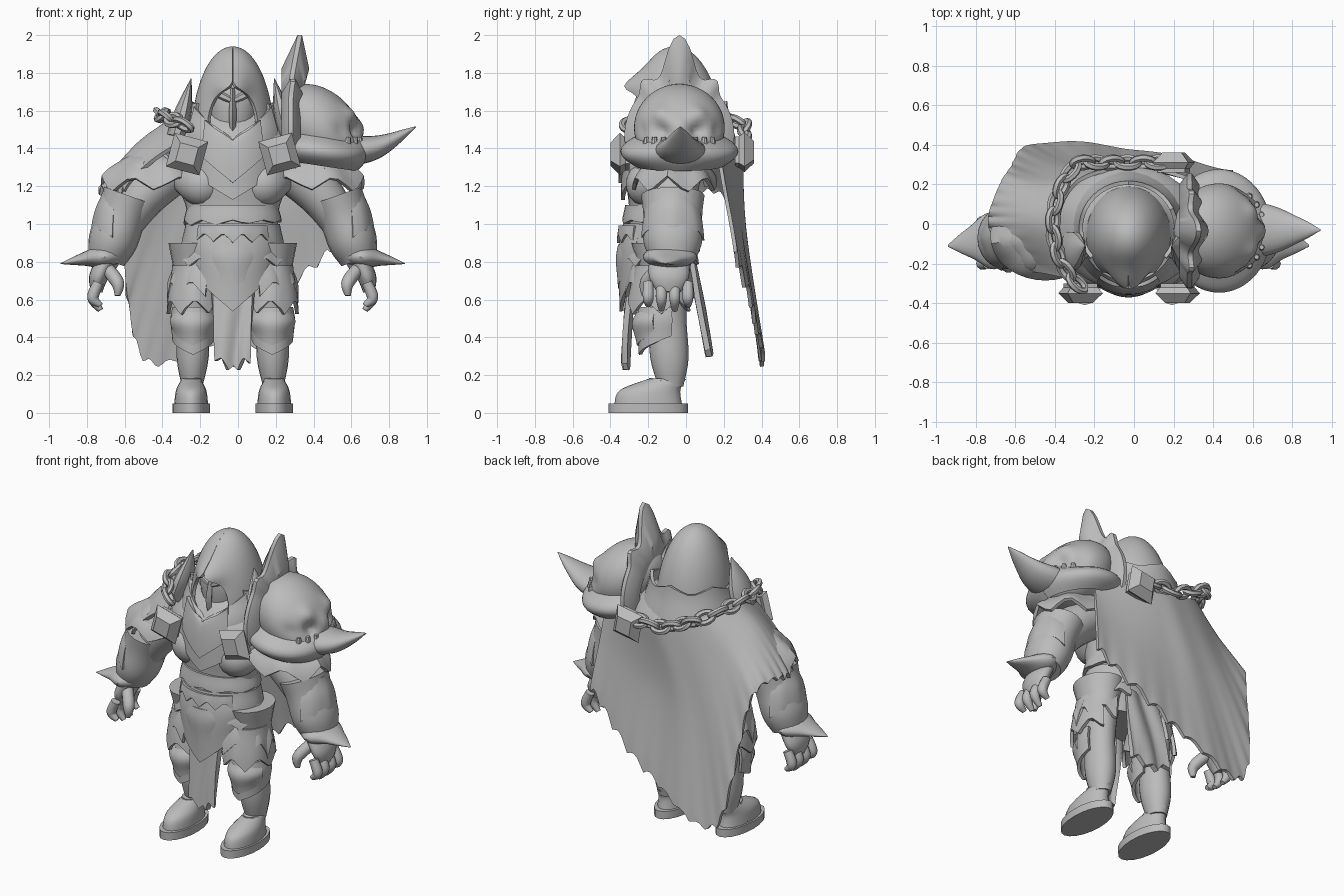
import bpy, bmesh, math
from math import sin, cos, pi, radians, exp
from mathutils import Vector, Matrix

BODY_CENTRE = -.028
SHOULDER = Vector((.43, -.035, 1.5))

old = bpy.data.objects.get("Cube")
if old:
    bpy.data.objects.remove(old, do_unlink=True)

grey = bpy.data.materials.new("stone_grey")
grey.use_nodes = True
grey.diffuse_color = (.5, .5, .5, 1)
grey.node_tree.nodes["Principled BSDF"].inputs["Base Color"].default_value = grey.diffuse_color


def path(points, t):
    """Smooth curve through tuples, t from 0 to 1."""
    last = len(points) - 1
    i = min(int(t * last), last - 1)
    s = t * last - i
    before, start, end, after = (Vector(points[max(0, min(last, i + k))]) for k in (-1, 0, 1, 2))
    bend_in, bend_out = (end - before) / 2, (after - start) / 2
    gap = end - start
    return start + s * (bend_in + s * (3 * gap - 2 * bend_in - bend_out + s * (bend_in + bend_out - 2 * gap)))


def value(numbers, t):
    return path([(number, 0) for number in numbers], t)[0]


def bump(x, width):
    return exp(-(x / width) ** 2)


def zigzag(u, count, depth):
    """Uneven teeth for torn edges."""
    return depth * abs(u * count % 1 * 2 - 1) * (.7 + .3 * sin(7 * int(u * count)))


def finish(name, bm, thick=0, mirror=False, origin=BODY_CENTRE, angle=40):
    bmesh.ops.recalc_face_normals(bm, faces=bm.faces)
    mesh = bpy.data.meshes.new(name)
    bm.to_mesh(mesh)
    bm.free()
    mesh.materials.append(grey)
    ob = bpy.data.objects.new(name, mesh)
    bpy.context.collection.objects.link(ob)
    ob.location.x = origin
    if thick:
        solid = ob.modifiers.new("thickness", 'SOLIDIFY')
        solid.thickness, solid.offset = thick, 0
    if mirror:
        ob.modifiers.new("mirror", 'MIRROR')
    bpy.ops.object.select_all(action='DESELECT')
    ob.select_set(True)
    bpy.context.view_layer.objects.active = ob
    bpy.ops.object.convert(target='MESH')
    bpy.ops.object.shade_smooth_by_angle(angle=radians(angle))


def skin(name, rows, closed=False, **options):
    """Surface over rows of points; closed rows are capped."""
    bm = bmesh.new()
    rows = [[bm.verts.new(p) for p in row] for row in rows]
    count = len(rows[0])
    for low, high in zip(rows, rows[1:]):
        for j in range(count if closed else count - 1):
            k = (j + 1) % count
            bm.faces.new((low[j], low[k], high[k], high[j]))
    if closed:
        bm.faces.new(rows[0])
        bm.faces.new(rows[-1])
    finish(name, bm, **options)


def loft(name, spine, radii, depth=1, sides=20, steps=16, flat=False, **options):
    """Elliptical tube along a spine; flat keeps every section level."""
    rows = []
    for i in range(steps + 1):
        t = i / steps
        along = path(spine, min(1, t + .02)) - path(spine, max(0, t - .02))
        along = Vector((0, 0, 1)) if flat else along.normalized()
        across = Vector((0, 1, 0)).cross(along).normalized()
        other = along.cross(across) * depth
        rows.append([path(spine, t) + value(radii, t) * (across * cos(a) + other * sin(a))
                     for a in (2 * pi * j / sides for j in range(sides))])
    skin(name, rows, closed=True, **options)


def sheet(name, surface, across=32, down=10, thick=.02, **options):
    skin(name, [[surface(i / across, j / down) for i in range(across + 1)] for j in range(down + 1)],
         thick=thick, **options)


def shell(name, top, bottom, radii, depth=.75, x=0, y=-.13, arc=180, turn=0, jags=0, ragged=.06, tip=0, dip=0,
          **options):
    """Curved plate round an upright axis; turn 0 faces the front, tip and dip lower the middle of each edge."""
    def surface(u, v):
        a = radians(turn + arc * (2 * u - 1))
        r = value(radii, v)
        middle = 1 - abs(2 * u - 1)
        edge = zigzag(u, jags, ragged) + tip * middle
        z = top + (bottom - top) * v - edge * v * v - dip * middle * (1 - v) ** 2
        return (x + r * sin(a), y - r * depth * cos(a), z)
    sheet(name, surface, across=max(28, 4 * jags), **options)


# Legs and boots
loft("boot_sole", [(.22, -.2, 0), (.22, -.2, .05)], [.1, .1], depth=2.1, flat=True, mirror=True)
loft("boot_foot", [(.22, -.2, .04), (.22, -.19, .12), (.22, -.1, .18)], [.09, .08, .05], depth=2, flat=True, mirror=True)
loft("leg", [(.215, -.08, .14), (.2, -.12, .9)], [.055, .085, .085, .11, .14], depth=1.2, flat=True, mirror=True)
shell("boot_instep", .18, .1, [.045, .08], depth=1.9, x=.22, y=-.1, arc=70, tip=-.04, mirror=True)
shell("knee_guard", .56, .45, [.1, .11, .1], depth=1.2, x=.21, y=-.12, arc=110, tip=.1, mirror=True)
shell("knee_ridge", .53, .46, [.1, .12, .1], depth=1.3, x=.21, y=-.12, arc=70, tip=.06, mirror=True)
shell("thigh_plate", .78, .6, [.11, .14], depth=1.2, x=.2, arc=120, turn=30, jags=4, ragged=.08, mirror=True)
shell("hip_skirt", .9, .7, [.24, .34], depth=.6, arc=60, turn=85, jags=4, ragged=.12, mirror=True)
shell("hip_skirt_upper", .95, .82, [.24, .3], depth=.67, arc=70, turn=90, jags=5, mirror=True)

# Torso and belt
loft("torso", [(0, -.13, .7), (0, -.14, 1.1), (0, -.03, 1.6)], [.24, .26, .24, .25, .32, .32, .1],
     depth=.65, sides=32, steps=28, flat=True)
loft("chest_muscle", [(.04, -.18, 1.2), (.16, -.2, 1.21), (.28, -.13, 1.23)], [.05, .12, .06], mirror=True)
shell("waist_wrap", 1.1, 1.02, [.23, .25], y=-.14, jags=9, ragged=.03)
shell("belt", 1, .9, [.24, .26], jags=10, ragged=.05)
shell("belly_plate", 1, .78, [.22, .25, .24], depth=.88, arc=55, tip=.2)
shell("belly_plate_lip", .99, .95, [.23, .24], depth=.94, arc=50, jags=4, ragged=.05)
shell("belly_inset", .89, .8, [.2, .21, .2], depth=1.1, arc=40, tip=.1)


# Loincloths
def loincloth(name, width, flare, y, lean, top, length):
    def surface(u, v):
        edge = .06 * (1 - abs(2 * u - 1)) + zigzag(u, 3, .05)
        return ((u - .5) * (width + flare * v), y + lean * v + .01 * sin(9 * u + 3 * v), top - length * v - edge * v ** 4)
    sheet(name, surface, thick=.03)


loincloth("front_loincloth", width=.23, flare=-.05, y=-.29, lean=-.03, top=.72, length=.41)
loincloth("back_loincloth", width=.22, flare=.06, y=.02, lean=.1, top=.84, length=.46)

# Arms and hands
loft("arm", [(.3, -.06, 1.3), (.47, -.07, 1.15), (.6, -.07, .95), (.67, -.09, .78)], [.13, .12, .09, .055],
     depth=1.1, mirror=True)
loft("bracer", [(.55, -.07, 1.15), (.67, -.07, .81)], [.14, .13, .13, .1], depth=1.2, mirror=True)
shell("bracer_crest", 1.17, .97, [.1, .14, .16], depth=1.05, x=.58, y=-.07, arc=70, turn=90, jags=3, mirror=True)
loft("bracer_spike", [(.6, -.08, .83), (.75, -.09, .82), (.912, -.11, .79)], [.04, .06, .03, .002], depth=2.4, mirror=True)
loft("palm", [(.66, -.09, .82), (.71, -.09, .72), (.72, -.09, .64)], [.05, .05, .03], depth=2.1, mirror=True)
for i, name in enumerate(("index", "middle", "ring", "little")):
    y = -.2 + .07 * i
    drop = .03 * sin(i)
    loft(name + "_finger", [(.71, y, .69), (.74, y, .61), (.7, y, .57 - drop)], [.028, .03, .015],
         sides=10, mirror=True)
loft("thumb", [(.67, -.14, .77), (.61, -.21, .69), (.61, -.22, .62)], [.035, .035, .015], sides=10, mirror=True)
shell("shoulder_cloth", 1.37, 1.25, [.08, .2, .27], depth=.8, x=.42, y=-.06, arc=140, turn=80, jags=5, ragged=.09, mirror=True)
shell("shoulder_cloth_upper", 1.38, 1.3, [.06, .15, .2], depth=.9, x=.42, y=-.06, arc=140, turn=80, jags=5, mirror=True)

# Mantle and collar
shell("mantle", 1.58, 1.4, [.2, .29, .36], depth=.85, y=-.02, jags=8, ragged=.03)
shell("chest_plate", 1.62, 1.35, [.23, .27, .28], depth=1.05, y=-.04, arc=60, tip=.18, dip=.18)
shell("chest_plate_inner", 1.55, 1.4, [.25, .28], depth=1.1, y=-.04, arc=35, tip=.14, dip=.12)
shell("collar", 1.4, 1.6, [.3, .24], depth=.95, y=-.02, arc=130, turn=180, jags=4, ragged=-.05)
loft("collar_horn", [(.3, -.14, 1.46), (.26, -.13, 1.6), (.22, -.11, 1.77)], [.05, .045, .002], depth=2,
     sides=10, mirror=True)


# Hood with a beaked brow and a drooping back point
def hood(u, v):
    r, v = cos(v * pi / 2) + .001, sin(v * pi / 2)
    opening = 38 * max(0, 1 - (v / .65) ** 4)
    a = radians(opening + 2 * (180 - opening) * u)
    beak = .08 * bump(v - .62, .13) * max(0, cos(a)) ** 8
    droop = .07 * (1 - v) ** 3 * max(0, -cos(a)) ** 6
    return (.21 * r * sin(a), -.05 - .01 * v - .24 * r * cos(a) - beak, 1.44 + .49 * v - droop - .3 * beak)


sheet("hood", hood, across=48, down=30)

# Mask
loft("mask_face", [(0, -.14, 1.42), (0, -.12, 1.78)], [.05, .11, .13, .09], depth=.9, flat=True)
loft("mask_nose", [(0, -.24, 1.44), (0, -.26, 1.57), (0, -.23, 1.72)], [.006, .02, .01], depth=1.6, sides=4, flat=True)
loft("mask_brow", [(0, -.24, 1.65), (.06, -.23, 1.68), (.12, -.18, 1.71)], [.015, .02, .01], sides=6, mirror=True)
loft("mask_cheek", [(.03, -.2, 1.47), (.09, -.17, 1.64)], [.02, .03, .02], sides=6, flat=True, mirror=True)

# Cloak: neck, middle and hem lines, from the right front round to the left back
neck = [(-.3, -.28, 1.43), (-.38, 0, 1.53), (-.3, .2, 1.5), (-.1, .28, 1.42), (.1, .28, 1.4), (.45, .17, 1.38)]
middle = [(-.43, -.25, 1.35), (-.53, 0, 1.42), (-.48, .2, 1.3), (-.3, .3, 1), (0, .29, 1), (.47, .21, 1.15)]
hem = [(-.6, -.22, 1.22), (-.73, 0, 1.2), (-.64, .25, 1.1), (-.49, .4, .31), (0, .37, .5), (.5, .26, .9)]


def cloak(u, v):
    p = path([path(line, u) for line in (neck, middle, hem)], v)
    folds = Vector((0, .006 * v * sin(38 * u), 0))
    return p + folds - Vector((0, 0, v ** 6 * zigzag(u, 22, .07)))


sheet("cloak", cloak, across=110, down=20, origin=0)


# Chain from the right clasp over the shoulder to the back clasp
def chain_point(t):
    a = radians(235 - 180 * t)
    return Vector((.36 * cos(a) - .05, max(-.31, min(.31, .4 * sin(a))), 1.42 + .16 * max(0, -cos(a))))


links, bends, sides = 14, 14, 6
bm = bmesh.new()
for i in range(links):
    t = (i + .5) / links
    turn = (chain_point(t + .02) - chain_point(t - .02)).to_track_quat('X', 'Z').to_matrix().to_4x4()
    place = Matrix.Translation(chain_point(t)) @ turn @ Matrix.Rotation(pi / 4 * (-1) ** i, 4, 'X')
    rings = []
    for a in (2 * pi * j / bends for j in range(bends)):
        centre = Vector((.055 * cos(a), .033 * sin(a), 0))
        out = Vector((cos(a), sin(a), 0))
        rings.append([bm.verts.new(place @ (centre + .018 * (out * cos(b) + Vector((0, 0, sin(b))))))
                      for b in (2 * pi * k / sides for k in range(sides))])
    for j in range(bends):
        for k in range(sides):
            bm.faces.new((rings[j - 1][k - 1], rings[j][k - 1], rings[j][k], rings[j - 1][k]))
finish("chain", bm, origin=0)


# Faceted square clasps
def clasp(name, x, y, z, facing, roll):
    corners = [radians(roll + 90 * k) for k in range(4)]
    profile = ((-.02, .1), (0, .1), (.03, .13), (.08, .07))
    rows = [[(x + r * cos(a), y + facing * out, z + r * sin(a)) for a in corners] for out, r in profile]
    skin(name, rows, closed=True, origin=0, angle=20)


clasp("right_clasp", -.27, -.32, 1.37, facing=-1, roll=30)
clasp("left_clasp", .22, -.32, 1.37, facing=-1, roll=60)
clasp("back_clasp", .2, .28, 1.38, facing=1, roll=55)

# Skull pauldron on the left shoulder, facing outward; each feature has a direction, height and width
features = {"eye": ((.8, .4, .2), -.22, .2), "nose": ((1, 0, -.1), -.16, .13), "brow": ((.7, .4, .5), .1, .2),
            "cheek": ((.8, .5, -.3), .1, .2), "forehead": ((.9, 0, .3), .07, .2), "temple": ((.5, .8, .1), -.07, .2),
            "jaw": ((.9, 0, -.4), .12, .2)}
bm = bmesh.new()
bmesh.ops.create_uvsphere(bm, u_segments=56, v_segments=36, radius=1)
for vert in bm.verts:
    x, y, z = vert.co
    side = Vector((x, abs(y), z))
    swell = 1 + sum(height * bump((side - Vector(spot).normalized()).length, width)
                    for spot, height, width in features.values())
    vert.co = SHOULDER + Vector((.23 * x, .24 * y, .22 * z)) * swell + Vector((0, 0, .01 - .07 * x))
finish("skull", bm, origin=0, angle=60)
for i in range(8):
    a = radians(14 * (i - 3.5))
    root = SHOULDER + Vector((.22 * cos(a), .23 * sin(a), -.13))
    loft("skull_tooth", [root, root + Vector((.01, 0, .09))], [.012, .02, .012], sides=8, flat=True, origin=0)


# Rim, spike and finned arch of the pauldron
def rim(u, v):
    a = 2 * pi * u
    r = .82 + .25 * sin(pi * v)
    lift = .05 * v * max(0, cos(a)) ** 6
    return SHOULDER + Vector((.235 * r * cos(a), .28 * r * sin(a), .13 * v - .18 - .03 * cos(a) + lift))


sheet("pauldron_rim", rim, across=48, thick=.025, origin=0)
loft("pauldron_spike", [(.54, -.03, 1.38), (.74, -.03, 1.41), (.942, -.03, 1.515)], [.06, .075, .06, .03, .002],
     depth=1.8, origin=0)
arch = []
for i in range(65):
    a = 3.9 * (i / 64 - .5)
    reach = .11 + .215 * bump(a, .2) + .05 * bump(abs(a) - .58, .13) + .03 * bump(a, .8)
    ray = Vector((0, sin(a), cos(a)))
    base = SHOULDER + Vector((-.15, 0, -.035))
    lean = Vector((.2 * max(0, reach - .12), 0, 0))
    half = Vector((.05, 0, 0))
    edge = Vector((.012, 0, 0))
    arch.append([base + ray * .18 - half, base + ray * .18 + half, base + ray * (.18 + reach * .5) + half + lean,
                 base + ray * (.18 + reach) + edge + lean, base + ray * (.18 + reach) - edge + lean,
                 base + ray * (.18 + reach * .5) - half])
skin("pauldron_fin", arch, closed=True, origin=0)
